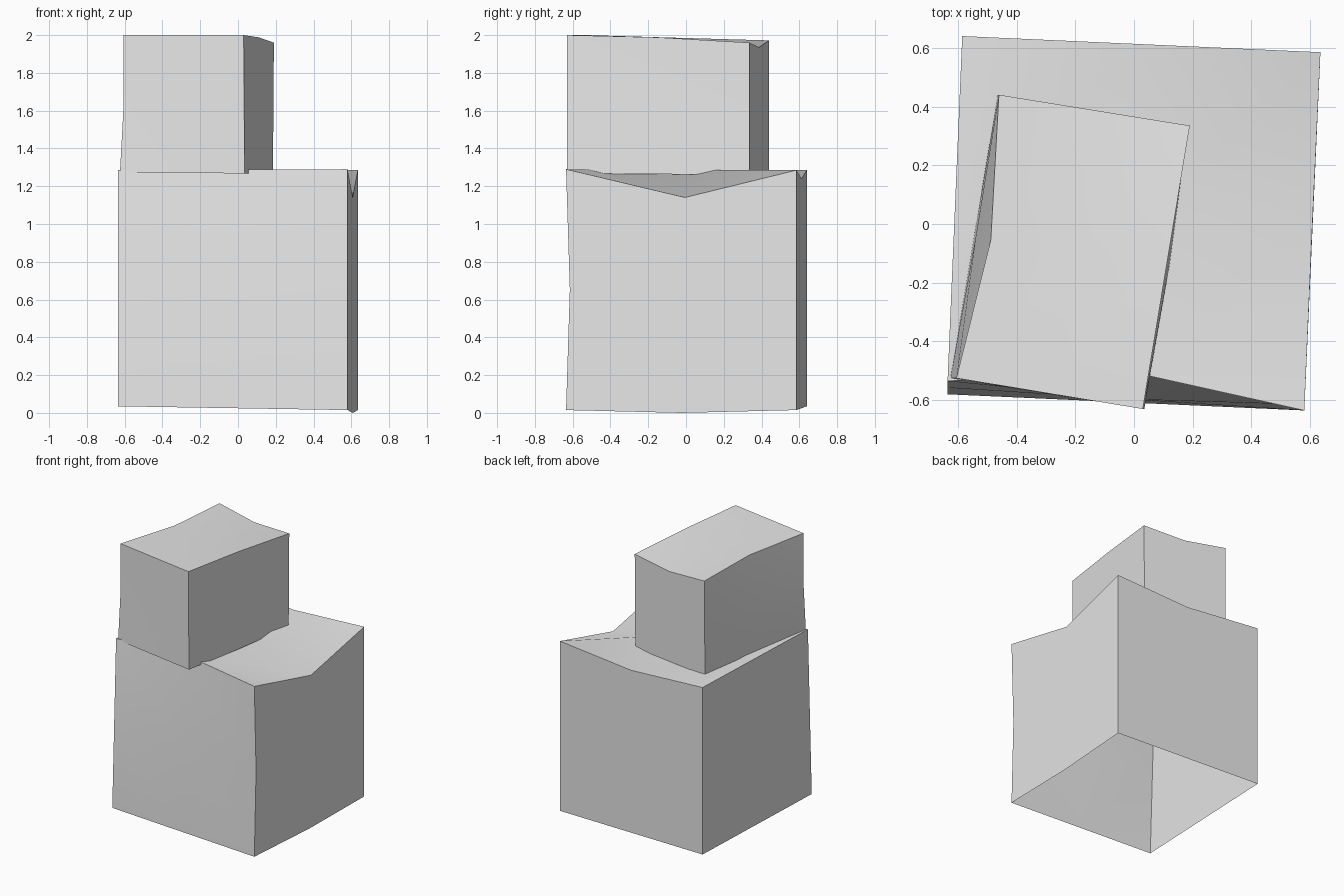
import bpy
import bmesh
from mathutils import Vector

cube = bpy.data.objects.get("Cube")
if cube:
    bpy.data.objects.remove(cube, do_unlink=True)

grey = bpy.data.materials.new("plain_grey")
grey.use_nodes = True
grey.diffuse_color = (0.8, 0.8, 0.8, 1)
grey.node_tree.nodes["Principled BSDF"].inputs["Base Color"].default_value = (0.8, 0.8, 0.8, 1)

ROUND = [(-1, -1), (1, -1), (1, 1), (-1, 1)]


def warped_box(name, bottom, top, dents):
    """Open-bottomed box from eight corners, with dents at edge and face midpoints."""
    bm = bmesh.new()
    bmesh.ops.create_cube(bm, size=2)
    bmesh.ops.subdivide_edges(bm, edges=bm.edges[:], cuts=1, use_grid_fill=True)
    underside = [f for f in bm.faces if f.normal.z < -0.9]
    bmesh.ops.delete(bm, geom=underside, context="FACES")
    for v in bm.verts:
        x, y, z = (round(c) for c in v.co)
        pos = Vector()
        for ring, level in ((bottom, -1), (top, 1)):
            for corner, (sx, sy) in zip(ring, ROUND):
                weight = (1 + sx * x) * (1 + sy * y) * (1 + level * z) / 8
                pos += Vector(corner) * weight
        v.co = pos + Vector(dents.get((x, y, z), (0, 0, 0)))
    bmesh.ops.recalc_face_normals(bm, faces=bm.faces[:])
    # Recalculation is ambiguous on open shells, so make the roof face upward
    roof = max(bm.faces, key=lambda f: f.calc_center_median().z)
    if roof.normal.z < 0:
        bmesh.ops.reverse_faces(bm, faces=bm.faces[:])
    mesh = bpy.data.meshes.new(name)
    bm.to_mesh(mesh)
    bm.free()
    mesh.materials.append(grey)
    obj = bpy.data.objects.new(name, mesh)
    bpy.context.collection.objects.link(obj)
    bpy.ops.object.select_all(action="DESELECT")
    obj.select_set(True)
    bpy.context.view_layer.objects.active = obj
    bpy.ops.object.shade_smooth_by_angle()
    return obj


# Large lower block, its roof sagging along the left and back edges
warped_box(
    "lower_block",
    [(-0.635, -0.58, 0.035), (0.58, -0.635, 0.015), (0.635, 0.585, 0.015), (-0.585, 0.64, 0.035)],
    [(-0.635, -0.535, 1.285), (0.58, -0.635, 1.29), (0.635, 0.585, 1.285), (-0.585, 0.64, 1.285)],
    {
        (1, 0, 1): (0, 0.02, -0.147),
        (0, 1, 1): (0, 0, -0.045),
        (0, -1, 1): (0, 0.085, 0),
        (1, -1, 0): (0, 0.02, 0),
        (1, 0, -1): (0, 0, -0.015),
    },
)

# Smaller upper block, turned slightly and overhanging the front
warped_box(
    "upper_block",
    [(-0.625, -0.525, 1.272), (0.035, -0.63, 1.268), (0.185, 0.335, 1.26), (-0.465, 0.44, 1.265)],
    [(-0.605, -0.525, 2.0), (0.03, -0.63, 2.0), (0.19, 0.335, 1.96), (-0.46, 0.44, 1.972)],
    {
        (-1, 0, 1): (0.045, -0.01, 0),
        (0, 1, 1): (0, 0, -0.03),
        (1, 0, 1): (0, 0, 0.008),
        (-1, -1, 0): (0.01, 0, 0),
        (1, 0, -1): (0.01, 0, 0),
    },
)
